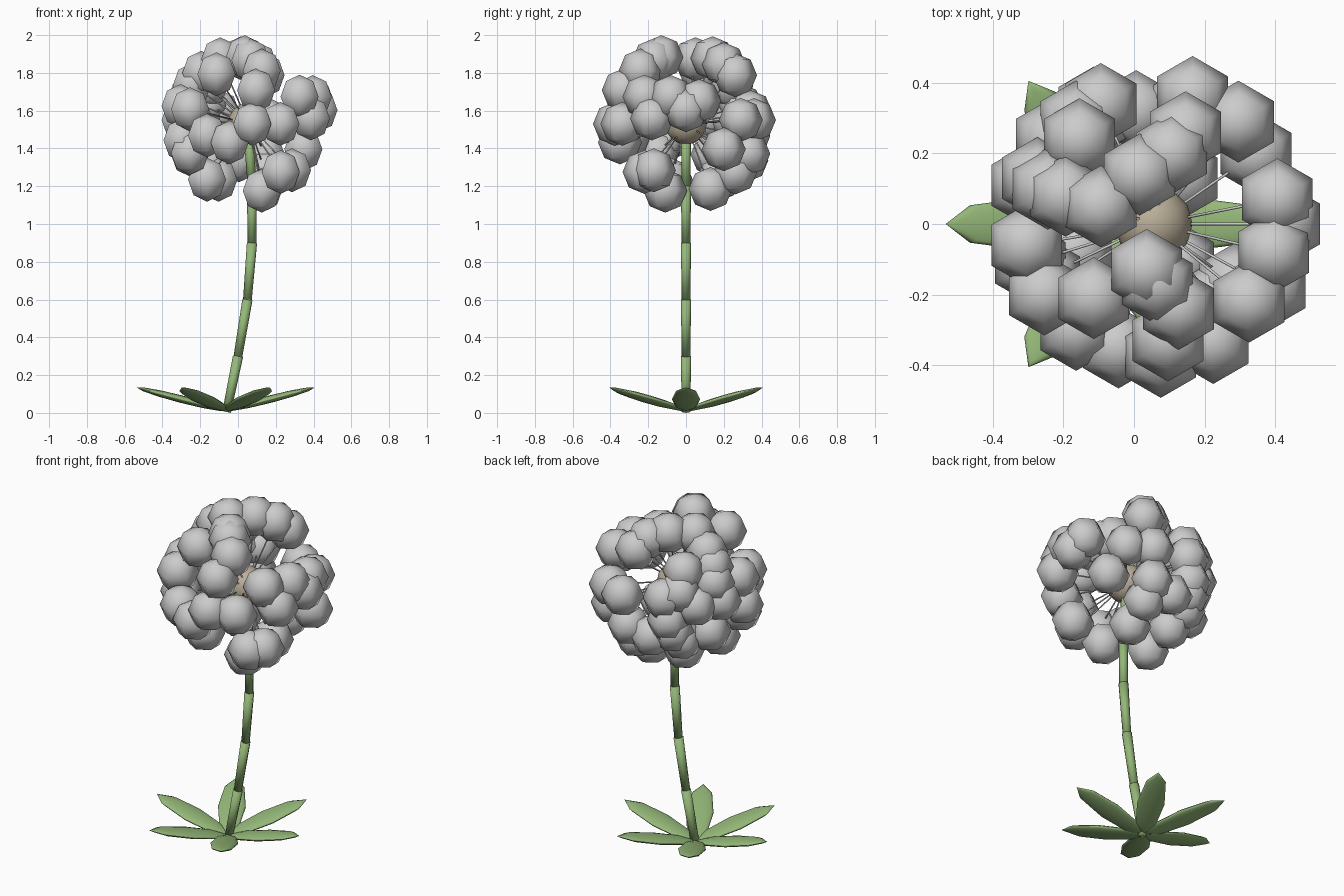
import bpy
from math import radians, sqrt
from mathutils import Vector, Euler

if "Cube" in bpy.data.objects:
    bpy.data.objects.remove(bpy.data.objects["Cube"])

HEAD = Vector((0.056, 0, 1.53))
SHELL = 0.377


def mat(name, col):
    m = bpy.data.materials.new(name)
    m.diffuse_color = (*col, 1)
    m.use_nodes = True
    m.node_tree.nodes["Principled BSDF"].inputs["Base Color"].default_value = m.diffuse_color
    return m


green = mat("green", (0.30, 0.48, 0.19))
tan = mat("tan", (0.50, 0.43, 0.32))


def finish(name, material=None):
    o = bpy.context.object
    o.name = name
    bpy.ops.object.shade_smooth()
    if material:
        o.data.materials.append(material)
    return o


def ball(name, loc, r, seg, rings, material=None):
    bpy.ops.mesh.primitive_uv_sphere_add(segments=seg, ring_count=rings, radius=r, location=loc)
    return finish(name, material)


def rod(name, a, b, r1, r2, sides, material=None):
    a, b = Vector(a), Vector(b)
    bpy.ops.mesh.primitive_cone_add(vertices=sides, radius1=r1, radius2=r2,
                                    depth=(b - a).length, location=(a + b) / 2,
                                    rotation=(b - a).to_track_quat('Z', 'Y').to_euler())
    return finish(name, material)


# bent stem in five tapered pieces
path = [(-0.06, 0.005), (0, 0.3), (0.05, 0.6), (0.074, 0.9), (0.074, 1.2), (0.055, 1.5)]
for (x1, z1), (x2, z2) in zip(path, path[1:]):
    rod("stem", (x1, 0, z1), (x2, 0, z2), 0.023, 0.027, 8, green)

# rosette of six upward-tilted leaves
for i in range(6):
    e = Euler((0, radians(-14.5), radians(60 * i)))
    leaf = ball("leaf", Vector((-0.065, 0, 0.012)) + e.to_matrix() @ Vector((0.242, 0, 0)),
                1, 8, 6, green)
    leaf.scale = (0.242, 0.075, 0.02)
    leaf.rotation_euler = e

# seed head core
ball("core", HEAD, 0.11, 12, 8, tan)

# seed tufts: (x, y) offsets from the core in hundredths, height follows the shell
upper = [(11, 36), (-15, 34), (24, 29), (-22, 29), (-29, 24), (-21, 24), (9, 26), (5, 20),
         (-4, 14), (-15, 5), (-25, 8), (-30, 10), (-36, 11), (-33, 13), (35, 7), (34, -8),
         (-2, -13), (1, -17), (27, -22), (-17, -21), (-31, -20), (-36, -6), (7, -24),
         (4, -33), (17, -34), (2, -38), (33, -18), (37, 0)]
lower = [(-22, -30), (-10, -35), (29, 20), (8, 13), (9, 33), (9, 26), (-16, 17), (-22, -8),
         (23, -17), (17, -22), (7, -11), (-31, -15), (-35, -11), (-17, 33), (-18, 30),
         (-20, 25), (-31, 14), (-5, 32)]
for sign, tufts in ((1, upper), (-1, lower)):
    for x, y in tufts:
        x, y = x / 100, y / 100
        d = Vector((x, y, sign * sqrt(max(0, SHELL ** 2 - x * x - y * y)))).normalized()
        p = HEAD + d * SHELL
        rod("seed_stalk", HEAD + d * 0.1, p, 0.004, 0.004, 5)
        ball("seed_tuft", p, 0.116, 6, 4)
